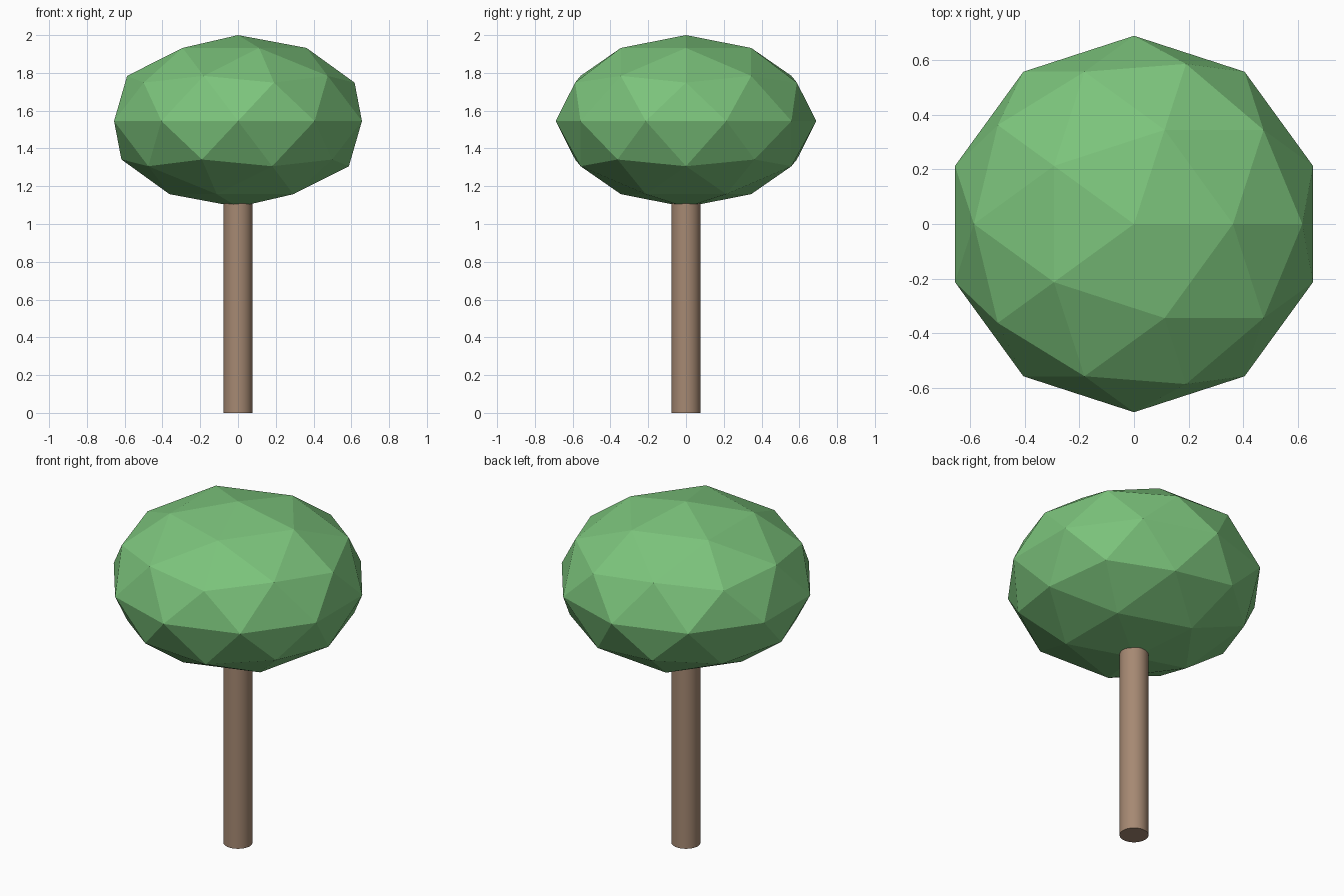
import bpy
import math

cube = bpy.data.objects.get("Cube")
if cube:
    bpy.data.objects.remove(cube, do_unlink=True)


def make_material(name, color):
    mat = bpy.data.materials.new(name)
    mat.use_nodes = True
    mat.diffuse_color = color
    mat.node_tree.nodes["Principled BSDF"].inputs["Base Color"].default_value = color
    return mat


def finish(name, mat):
    obj = bpy.context.object
    obj.name = obj.data.name = name
    obj.data.materials.append(mat)
    return obj


leaf_green = make_material("leaf green", (0.20, 0.55, 0.20, 1))
bark_brown = make_material("bark brown", (0.38, 0.25, 0.17, 1))

CROWN_Z = 1.545       # height of the crown's widest ring
CROWN_RADIUS = 0.69
CROWN_HALF_HEIGHT = 0.455

# Trunk: smooth round post reaching into the crown
bpy.ops.mesh.primitive_cylinder_add(vertices=32, radius=0.077, depth=CROWN_Z,
                                    location=(0, 0, CROWN_Z / 2))
finish("trunk", bark_brown)
bpy.ops.object.shade_smooth_by_angle(angle=math.radians(30))

# Crown: flattened, faceted ball
bpy.ops.mesh.primitive_ico_sphere_add(subdivisions=2, radius=CROWN_RADIUS,
                                      location=(0, 0, CROWN_Z))
crown = finish("crown", leaf_green)
crown.scale.z = CROWN_HALF_HEIGHT / CROWN_RADIUS
bpy.ops.object.transform_apply(location=False, rotation=False, scale=True)
